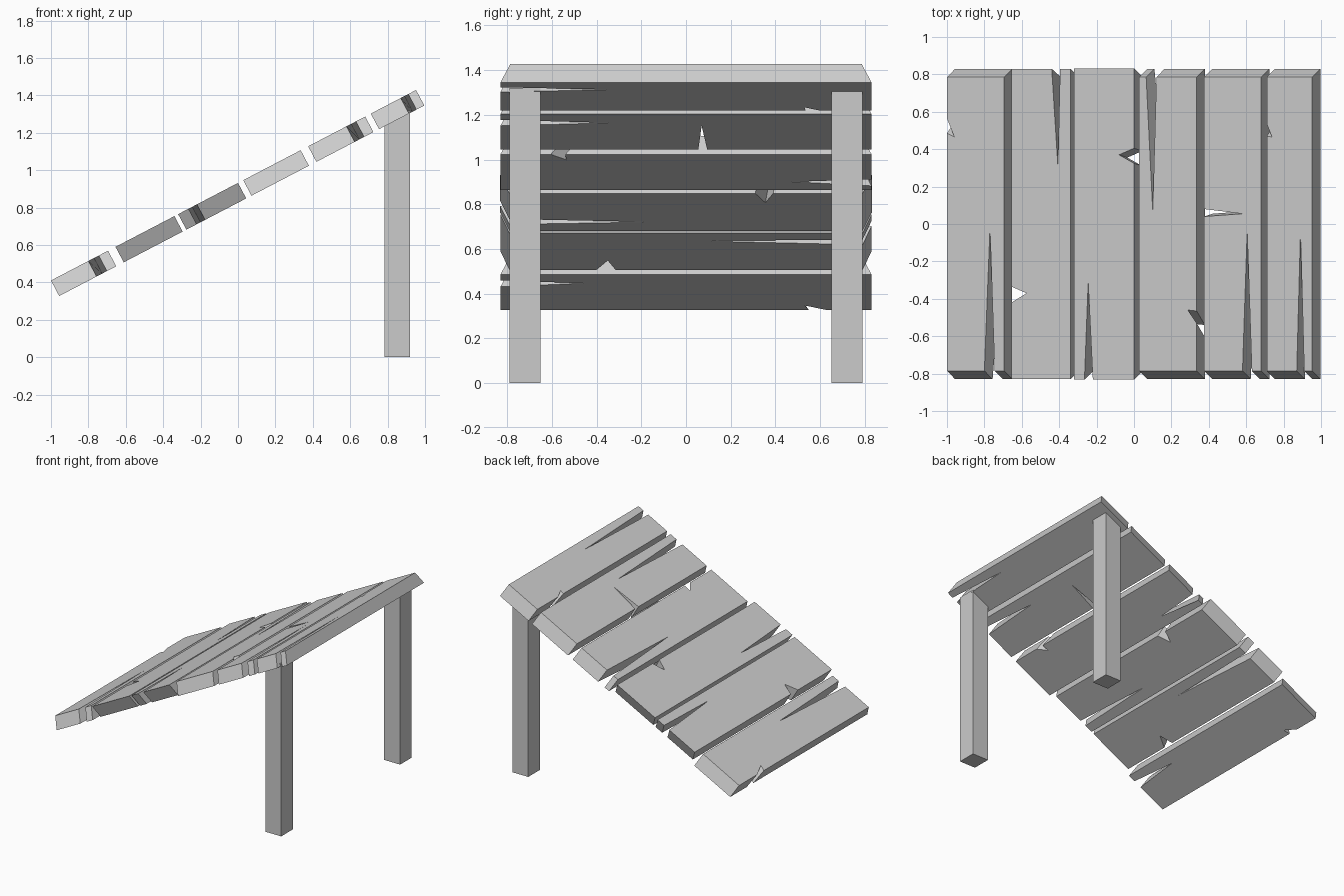
import bpy, bmesh

if "Cube" in bpy.data.objects:
    bpy.data.objects.remove(bpy.data.objects["Cube"])

SLOPE = 0.5217            # rise of the roof along x
OFF = (0.044, -0.083)     # top-to-bottom offset (x, z), square to the slope


def make_object(name, bm):
    bmesh.ops.recalc_face_normals(bm, faces=bm.faces[:])
    mesh = bpy.data.meshes.new(name)
    bm.to_mesh(mesh)
    bm.free()
    obj = bpy.data.objects.new(name, mesh)
    bpy.context.collection.objects.link(obj)
    return obj


def outline(x0, x1, h, split, tip_y, notch, shift):
    """Plank outline with one split in an end and one chip in a long edge."""
    end, a, b, tip_x = split
    side, ya, yb, nx, ny = notch
    crack = [(a, end * h), (tip_x, tip_y), (b, end * h)]
    edge = x1 if side > 0 else x0
    chip = [(edge, ya + shift), (nx, ny + shift), (edge, yb + shift)]
    pts = [(x0, -h)]
    if end < 0:
        pts += crack
    pts.append((x1, -h))
    if side > 0:
        pts += chip
    pts.append((x1, h))
    if end > 0:
        pts += crack[::-1]
    pts.append((x0, h))
    if side < 0:
        pts += chip[::-1]
    return pts


def plank(name, x0, x1, h_top, h_bot, split, tips, notch, shift):
    bm = bmesh.new()
    top, bot = [
        [bm.verts.new((x + dx, y, 0.41 + (x + 1) * SLOPE + dz)) for x, y in
         outline(x0, x1, h, split, tip, notch, s)]
        for h, tip, s, dx, dz in ((h_top, tips[0], 0, 0, 0),
                                  (h_bot, tips[1], shift, *OFF))]
    bm.faces.new(top)
    bm.faces.new(bot[::-1])
    n = len(top)
    for i in range(n):
        j = (i + 1) % n
        bm.faces.new((top[i], bot[i], bot[j], top[j]))
    make_object(name, bm)


# Roof planks: x range, half lengths (top, bottom),
# split (end, mouth a, mouth b, tip x), split tip y (top, bottom),
# chip (side, y a, y b, tip x, tip y), chip shift on the underside
PLANKS = [
    (-1.0, -0.695, 0.785, 0.83, (-1, -0.80, -0.745, -0.77), (-0.02, -0.46),
     (-1, 0.485, 0.565, -0.96, 0.465), 0.065),
    (-0.655, -0.34, 0.83, 0.79, (1, -0.44, -0.395, -0.407), (0.31, 0.05),
     (-1, -0.42, -0.335, -0.575, -0.37), 0.02),
    (-0.32, 0.0, 0.832, 0.79, (-1, -0.265, -0.22, -0.245), (-0.31, -0.13),
     (1, 0.325, 0.405, -0.08, 0.37), -0.015),
    (0.028, 0.335, 0.785, 0.83, (1, 0.065, 0.12, 0.10), (0.07, 0.47),
     (1, -0.53, -0.465, 0.288, -0.46), -0.075),
    (0.375, 0.68, 0.785, 0.83, (-1, 0.58, 0.63, 0.605), (-0.04, -0.33),
     (-1, 0.04, 0.08, 0.58, 0.055), 0.015),
    (0.71, 0.952, 0.785, 0.83, (-1, 0.87, 0.91, 0.89), (-0.04, -0.33),
     (-1, 0.47, 0.535, 0.738, 0.465), 0.065),
]
for i, spec in enumerate(PLANKS, 1):
    plank(f"roof_plank_{i}", *spec)

# Two square legs under the high edge
for name, s in (("front_leg", -1), ("back_leg", 1)):
    bm = bmesh.new()
    bmesh.ops.create_cube(bm, size=1)
    for v in bm.verts:
        v.co = (0.852 + v.co.x * 0.135, s * 0.72 + v.co.y * 0.14,
                (v.co.z + 0.5) * 1.32)
    make_object(name, bm)
